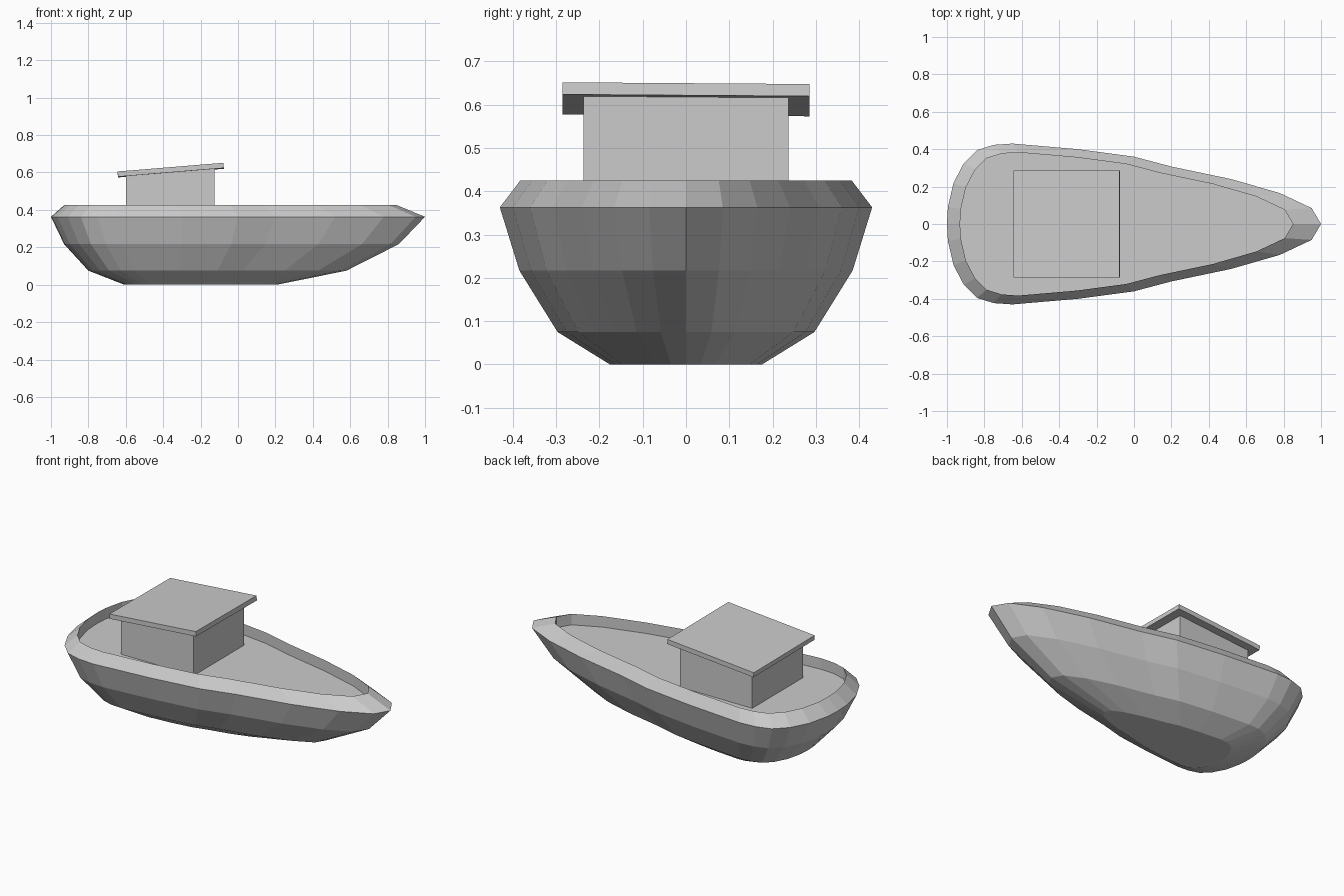
import bpy, bmesh
from math import radians, sin, cos, tan
from mathutils import Matrix

if "Cube" in bpy.data.objects:
    bpy.data.objects.remove(bpy.data.objects["Cube"])


def make_object(name, bm):
    bmesh.ops.recalc_face_normals(bm, faces=bm.faces[:])
    mesh = bpy.data.meshes.new(name)
    bm.to_mesh(mesh)
    bm.free()
    obj = bpy.data.objects.new(name, mesh)
    bpy.context.collection.objects.link(obj)
    return obj


def box(name, size, matrix):
    bm = bmesh.new()
    bmesh.ops.create_cube(bm, size=1, matrix=matrix @ Matrix.Diagonal((*size, 1)))
    return make_object(name, bm)


# Hull half outline at its widest level, bow tip round to stern
half = [(1, 0), (0.95, 0.085), (0.78, 0.165), (0.52, 0.24), (0.20, 0.307),
        (0, 0.36), (-0.30, 0.40), (-0.65, 0.43), (-0.75, 0.423),
        (-0.84, 0.395), (-0.91, 0.325), (-0.965, 0.22), (-0.995, 0.09), (-1, 0)]
outline = half + [(x, -y) for x, y in reversed(half[1:-1])]

# Hull levels: height, outline scale, fore-and-aft shift (last one is the deck)
levels = [(0, 0.408, -0.20), (0.075, 0.69, -0.11), (0.217, 0.895, -0.035),
          (0.363, 1, 0), (0.425, 0.89, -0.04), (0.36, 0.89, -0.04)]

bm = bmesh.new()
rings = [[bm.verts.new((x * s + dx, y * s, z)) for x, y in outline]
         for z, s, dx in levels]
n = len(outline)
for a, b in zip(rings, rings[1:]):
    for i in range(n):
        j = (i + 1) % n
        bm.faces.new((a[i], a[j], b[j], b[i]))
bm.faces.new(rings[0][::-1])
bm.faces.new(rings[-1])
make_object("hull", bm)

# Sloping roof slab
tilt = radians(4.7)
roof_x, roof_z = -0.36, 0.6125
roof_matrix = (Matrix.Translation((roof_x, 0, roof_z))
               @ Matrix.Rotation(radians(-0.4), 4, 'X')
               @ Matrix.Rotation(-tilt, 4, 'Y'))
box("cabin_roof", (0.568, 0.57, 0.028), roof_matrix)

# Cabin, its top sheared to meet the roof
cabin = box("cabin", (0.475, 0.474, 0.25), Matrix.Translation((-0.3625, 0, 0.48)))
for v in cabin.data.vertices:
    if v.co.z > 0.5:
        v.co.z = roof_z + (v.co.x - roof_x) * tan(tilt) - 0.008
